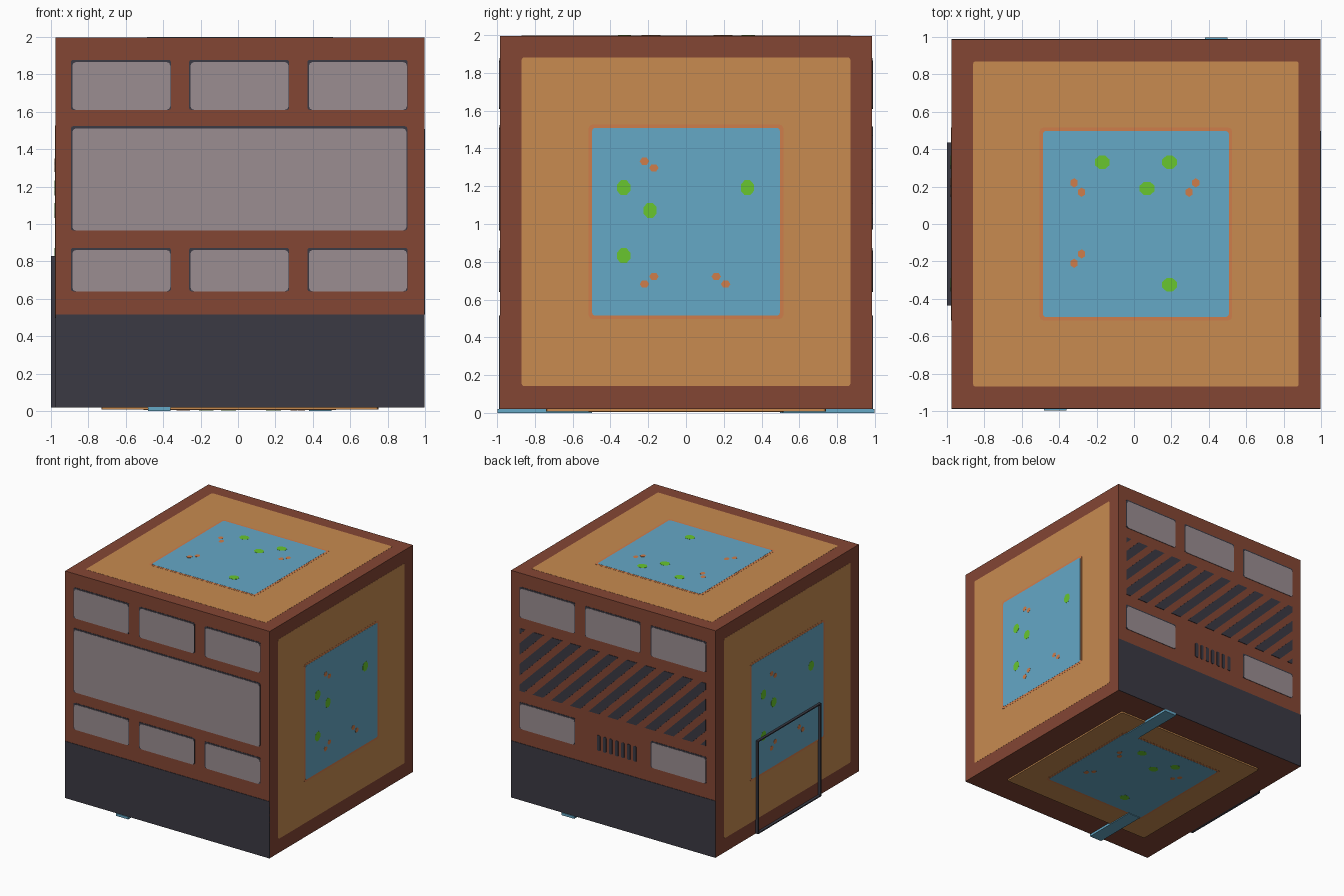
import bpy, bmesh, math
from mathutils import Vector

if "Cube" in bpy.data.objects:
    bpy.data.objects.remove(bpy.data.objects["Cube"])


def material(name, r, g, b):
    m = bpy.data.materials.new(name)
    lin = [((c / 255 + 0.055) / 1.055) ** 2.4 for c in (r, g, b)]
    m.diffuse_color = (*lin, 1)
    m.use_nodes = True
    m.node_tree.nodes["Principled BSDF"].inputs["Base Color"].default_value = m.diffuse_color
    return m


BROWN = material("red_brown", 132, 70, 52)
TAN = material("tan", 200, 139, 80)
BLUE = material("sky_blue", 101, 168, 198)
GREEN = material("leaf_green", 104, 198, 46)
ORANGE = material("orange", 207, 125, 75)
GREY = material("warm_grey", 155, 141, 145)
DARK = material("charcoal", 59, 58, 68)

# Each side of the block: origin, u axis, v axis (u x v points outward)
X, Y, Z = Vector((1, 0, 0)), Vector((0, 1, 0)), Vector((0, 0, 1))
SIDES = {
    "top": (Vector((0.01, 0, 1.996)), X, Y),
    "right": (Vector((0.996, 0, 1.012)), Z, -Y),
    "left": (Vector((-0.976, 0, 1.012)), Z, Y),
    "bottom": (Vector((0.01, 0, 0.02)), -X, Y),
    "front": (Vector((0.01, -0.986, 0)), X, Z),
    "back": (Vector((0.01, 0.986, 0)), -X, Z),
}


def plates(name, side, polys, mat, top, base=-0.001):
    """Extruded flat shapes laid on one side of the block."""
    o, u, v = SIDES[side]
    n = u.cross(v)
    bm = bmesh.new()
    for poly in polys:
        rings = [[bm.verts.new(o + u * a + v * b + n * h) for a, b in poly] for h in (base, top)]
        bm.faces.new(rings[1])
        bm.faces.new(rings[0][::-1])
        k = len(poly)
        for i in range(k):
            j = (i + 1) % k
            bm.faces.new((rings[0][i], rings[0][j], rings[1][j], rings[1][i]))
    me = bpy.data.meshes.new(side + "_" + name)
    bm.to_mesh(me)
    bm.free()
    me.materials.append(mat)
    ob = bpy.data.objects.new(me.name, me)
    bpy.context.collection.objects.link(ob)
    return ob


def rect(u0, u1, v0, v1, r=0.0):
    if r == 0:
        return [(u0, v0), (u1, v0), (u1, v1), (u0, v1)]
    pts = []
    for cu, cv, start in ((u1 - r, v0 + r, -90), (u1 - r, v1 - r, 0),
                          (u0 + r, v1 - r, 90), (u0 + r, v0 + r, 180)):
        for k in range(3):
            t = math.radians(start + 45 * k)
            pts.append((cu + r * math.cos(t), cv + r * math.sin(t)))
    return pts


def disc(cu, cv, ru, rv, sides=8):
    return [(cu + ru * math.cos(math.tau * (i + 0.5) / sides),
             cv + rv * math.sin(math.tau * (i + 0.5) / sides)) for i in range(sides)]


def clip_u(poly, limit, sign):
    """Keep the part of a polygon where sign * u <= sign * limit."""
    out = []
    for p, q in zip(poly, poly[1:] + poly[:1]):
        inp, inq = sign * p[0] <= sign * limit, sign * q[0] <= sign * limit
        if inp:
            out.append(p)
        if inp != inq:
            t = (limit - p[0]) / (q[0] - p[0])
            out.append((limit, p[1] + t * (q[1] - p[1])))
    return out


# Main block
bpy.ops.mesh.primitive_cube_add(size=1, location=(0.01, 0, 1.008))
body = bpy.context.object
body.name = "main_block"
body.scale = (1.972, 1.972, 1.976)
body.data.materials.append(BROWN)

# Framed pond panels on top, bottom and both flanks
greens = [disc(a, b, 0.043, 0.038) for a, b in ((-0.18, 0.33), (0.18, 0.33), (0.06, 0.19), (0.18, -0.325))]
specks = [disc(a, b, 0.022, 0.025, 6) for a, b in
          ((-0.33, 0.22), (-0.29, 0.17), (0.32, 0.22), (0.285, 0.17), (-0.29, -0.16), (-0.33, -0.21))]
for side in ("top", "right", "left", "bottom"):
    lift, half = (0.012, 0.74) if side == "bottom" else (0, 0.87)
    plates("tan_panel", side, [rect(-half, half, -half, half, 0.012)], TAN, lift + 0.001)
    for name, polys, mat, h in (
            ("orange_rim", [rect(-0.515, 0.515, -0.515, 0.515, 0.02)], ORANGE, 0.002),
            ("blue_square", [rect(-0.497, 0.497, -0.497, 0.497, 0.015)], BLUE, 0.003),
            ("green_spots", greens, GREEN, 0.004),
            ("orange_specks", specks, ORANGE, 0.004)):
        plates(name, side, polys, mat, lift + h, lift)

# Two channel strips under the block
plates("channel_strips", "bottom",
       [rect(0.37, 0.49, -0.997, -0.497), rect(-0.49, -0.37, 0.497, 0.997)], BLUE, 0.02)

# Windows and dark base on front and back
cols = (-0.635, -0.003, 0.63)
for side in ("front", "back"):
    plates("dark_base", side, [rect(-0.986, 0.986, 0.02, 0.515)], DARK, 0.004)
    panes = [(c - 0.265, c + 0.265, 1.61, 1.87) for c in cols]
    panes += [(c - 0.265, c + 0.265, 0.64, 0.865) for c in cols if side == "front" or abs(c) > 0.1]
    if side == "front":
        panes.append((-0.9, 0.893, 0.965, 1.515))
    plates("window_shadows", side, [rect(a - 0.004, b + 0.002, c, d + 0.008, 0.012) for a, b, c, d in panes],
           DARK, 0.002)
    plates("windows", side, [rect(a + 0.004, b - 0.002, c, d - 0.004, 0.02) for a, b, c, d in panes],
           GREY, 0.004)

# Diagonal grille on the back
u0, u1, v0, v1 = -0.9, 0.893, 0.97, 1.515
height = v1 - v0
period = (u1 - u0 + height) / 13
stripes = []
for i in range(14):
    a = u0 - height + i * period - 0.05
    b = a + 0.1
    band = [(a, v0), (b, v0), (b + height, v1), (a + height, v1)]
    band = clip_u(clip_u(band, u1, 1), u0, -1)
    if len(band) > 2:
        stripes.append(band)
plates("diagonal_grille", "back", stripes, DARK, 0.004)

# Small vent slots on the back
plates("vent_slots", "back",
       [rect(c - 0.015, c + 0.015, 0.65, 0.785, 0.01) for c in [-0.14 + 0.058 * i for i in range(7)]],
       DARK, 0.004)

# Thin hatch frame on the left flank
za, zb, w, t = 0.02 - 1.012, 0.83 - 1.012, 0.435, 0.01
plates("hatch_frame", "left",
       [rect(za, zb, -w, -w + t), rect(za, zb, w - t, w),
        rect(za, za + t, -w + t, w - t), rect(zb - t, zb, -w + t, w - t)], DARK, 0.024)
